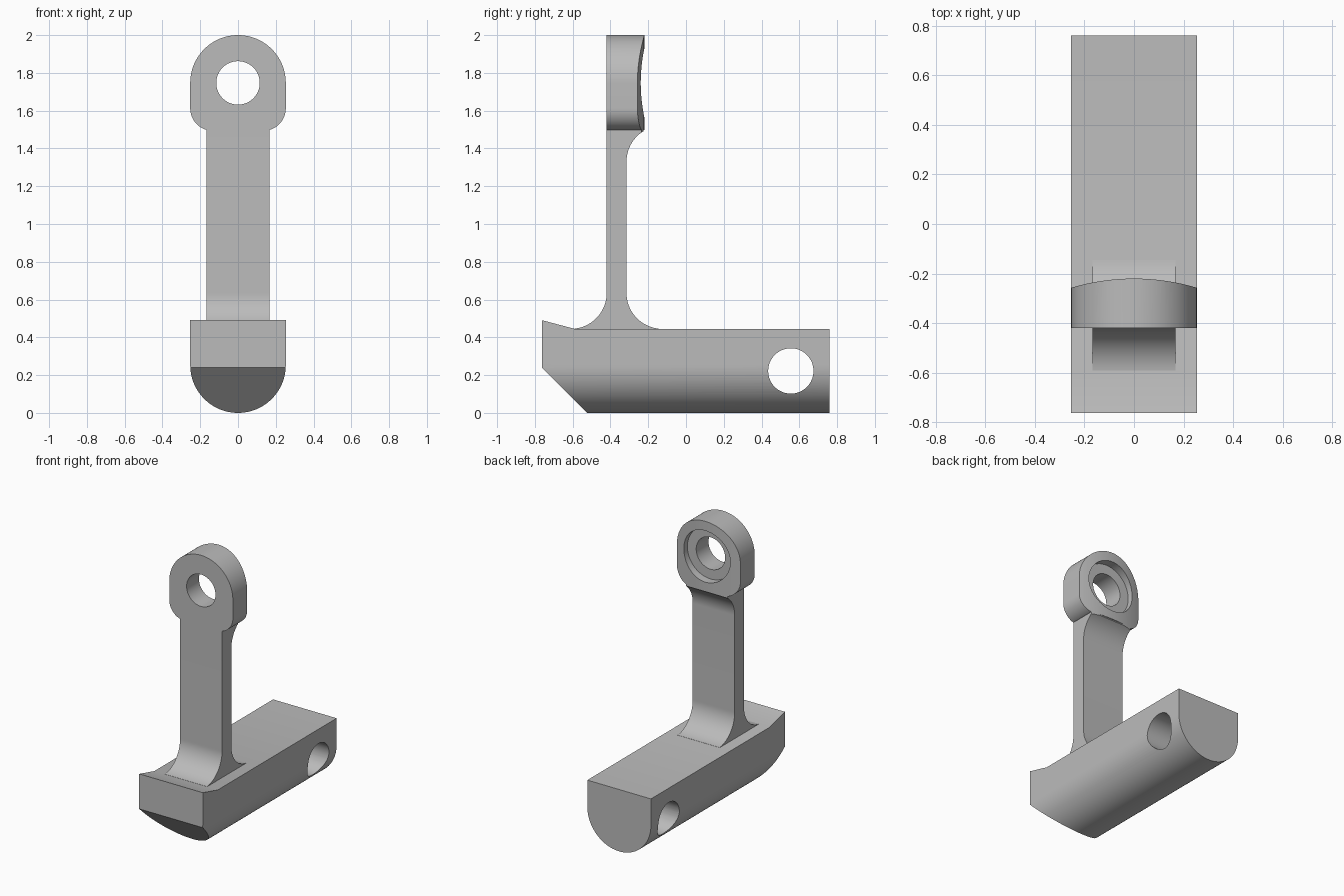
import bpy, bmesh
from math import sin, cos, radians

cube = bpy.data.objects.get("Cube")
if cube:
    bpy.data.objects.remove(cube, do_unlink=True)

grey = bpy.data.materials.new("plain grey")
grey.use_nodes = True
grey.diffuse_color = (0.5, 0.5, 0.5, 1)
grey.node_tree.nodes["Principled BSDF"].inputs["Base Color"].default_value = (0.5, 0.5, 0.5, 1)


def arc(u, v, r, start, end, steps=24):
    """Points on an arc, angles in degrees."""
    angles = [radians(start + (end - start) * i / steps) for i in range(steps + 1)]
    return [(u + r * cos(a), v + r * sin(a)) for a in angles]


def prism(name, outline, axis, low, high):
    """Extrude a flat outline along one axis."""
    place = {"X": lambda u, v, w: (w, u, v),
             "Y": lambda u, v, w: (u, w, v),
             "Z": lambda u, v, w: (u, v, w)}[axis]
    bm = bmesh.new()
    ends = [[bm.verts.new(place(u, v, w)) for u, v in outline] for w in (low, high)]
    for end in ends:
        bm.faces.new(end)
    count = len(outline)
    for i in range(count):
        j = (i + 1) % count
        bm.faces.new((ends[0][i], ends[0][j], ends[1][j], ends[1][i]))
    bmesh.ops.recalc_face_normals(bm, faces=bm.faces)
    mesh = bpy.data.meshes.new(name)
    bm.to_mesh(mesh)
    bm.free()
    mesh.materials.append(grey)
    obj = bpy.data.objects.new(name, mesh)
    bpy.context.collection.objects.link(obj)
    return obj


def circle(u, v, r):
    return arc(u, v, r, 0, 360, 64)[:-1]


def select(obj):
    bpy.ops.object.select_all(action="DESELECT")
    obj.select_set(True)
    bpy.context.view_layer.objects.active = obj


def combine(obj, tool, operation="DIFFERENCE"):
    select(obj)
    mod = obj.modifiers.new(operation.lower(), "BOOLEAN")
    mod.operation = operation
    mod.solver = "EXACT"
    mod.object = tool
    bpy.ops.object.modifier_apply(modifier=mod.name)


W = 0.253        # half width of base and head
FRONT = -0.42    # front plane of stem and head
EYE = 1.747      # height of the head bore

# Base: round-bottomed bar trimmed by its side profile
base = prism("base", [(W, 0.6)] + arc(0, W, W, 0, -180, 48) + [(-W, 0.6)], "Y", -0.762, 0.76)
side_trim = prism("side_trim", [(-0.9, 0.377), (-0.523, 0), (-0.5, -0.05), (0.9, -0.05),
                                (0.9, 0.445), (-0.59, 0.445), (-0.9, 0.527)], "X", -0.5, 0.5)
cross_hole = prism("cross_hole", circle(0.555, 0.222, 0.12), "X", -0.5, 0.5)
combine(base, side_trim, "INTERSECT")
combine(base, cross_hole)

# Stem: flat bar with flared foot and a flare under the head
stem_outline = ([(FRONT, 1.5)] + arc(-0.61, 0.635, 0.19, 0, -84)
                + [(-0.59, 0.42), (-0.14, 0.42)]
                + arc(-0.125, 0.635, 0.19, 264, 180)
                + arc(-0.125, 1.33, 0.19, 180, 122) + [(-0.226, 1.5)])
stem = prism("stem", stem_outline, "X", -0.167, 0.167)

# Head: rounded eye with bore and rear counterbore
head_outline = (arc(0, EYE, W, 0, 180, 48) + arc(-0.133, 1.613, 0.12, 180, 253)
                + arc(0.133, 1.613, 0.12, 287, 360))
head = prism("head", head_outline, "Y", FRONT, -0.15)

# Bowed back surface shared by head and stem
bow = prism("bow", arc(0, -1.1, 0.88, 65, 115, 48) + [(-0.4, 0.1), (0.4, 0.1)], "Z", 1.3, 2.2)
bore = prism("bore", circle(0, EYE, 0.115), "Y", -0.6, 0)
counterbore = prism("counterbore", circle(0, EYE, 0.185), "Y", -0.28, 0)
for part in (stem, head):
    combine(part, bow)
combine(head, bore)
combine(head, counterbore)

# Remove the cutters and shade the parts
for cutter in (side_trim, cross_hole, bow, bore, counterbore):
    bpy.data.objects.remove(cutter, do_unlink=True)
for part in (base, stem, head):
    select(part)
    bpy.ops.object.shade_smooth_by_angle(angle=radians(20))
